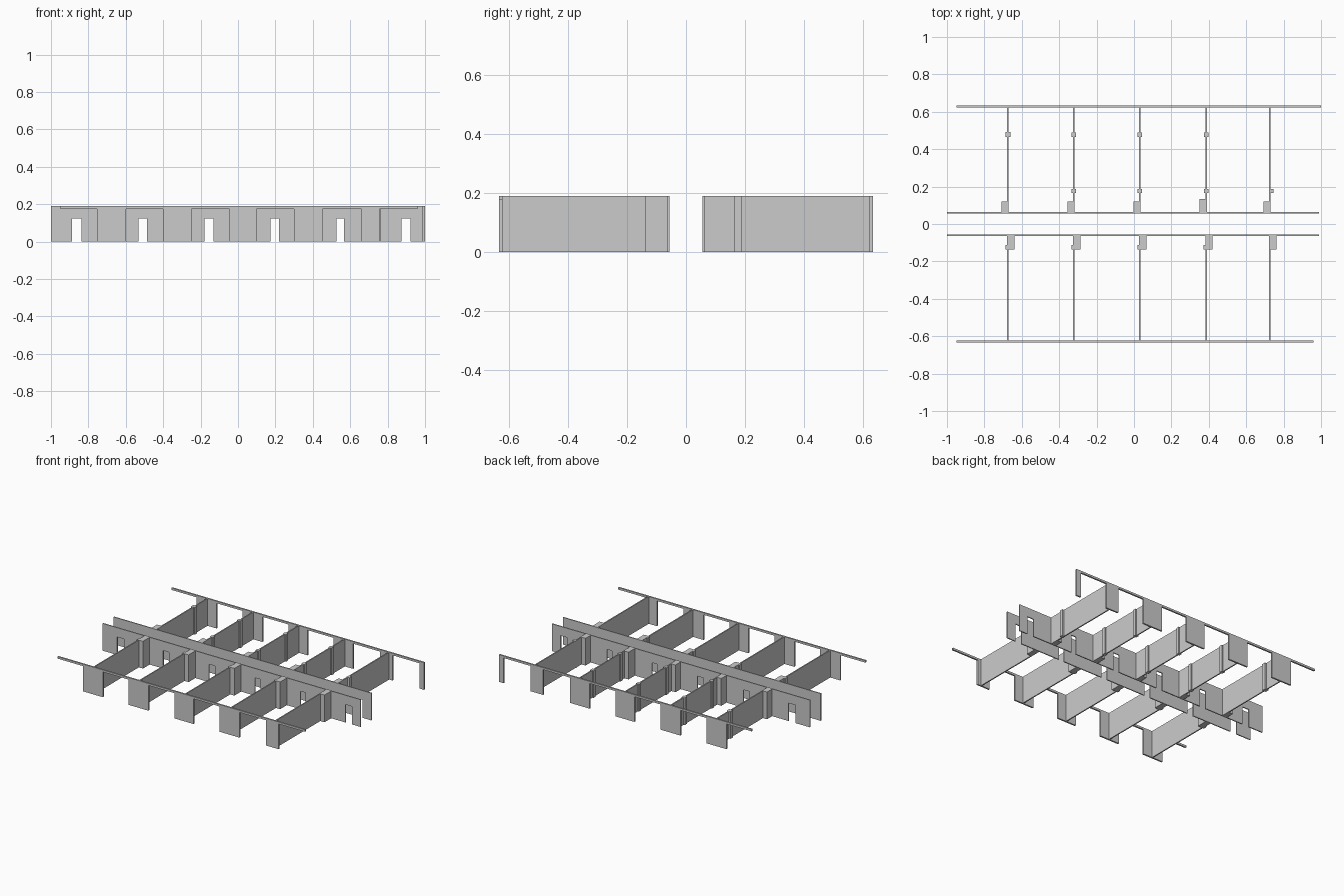
import bpy, bmesh

if "Cube" in bpy.data.objects:
    bpy.data.objects.remove(bpy.data.objects["Cube"])

H = 0.19                                         # wall height
WALLS = [-0.674, -0.321, 0.032, 0.385, 0.727]    # partition positions along x


def prism(name, outline, y0, y1):
    """Extrude an x-z outline from y0 to y1."""
    bm = bmesh.new()
    face = bm.faces.new([bm.verts.new((x, y0, z)) for x, z in outline])
    ext = bmesh.ops.extrude_face_region(bm, geom=[face])
    verts = [v for v in ext["geom"] if isinstance(v, bmesh.types.BMVert)]
    bmesh.ops.translate(bm, verts=verts, vec=(0, y1 - y0, 0))
    bmesh.ops.recalc_face_normals(bm, faces=bm.faces)
    mesh = bpy.data.meshes.new(name)
    bm.to_mesh(mesh)
    bm.free()
    ob = bpy.data.objects.new(name, mesh)
    bpy.context.collection.objects.link(ob)
    return ob


def box(name, x0, x1, y0, y1):
    return prism(name, [(x0, 0), (x1, 0), (x1, H), (x0, H)], y0, y1)


def pierced_wall(name, x0, x1, piers, head, y0, y1):
    """Wall standing on piers, with openings up to the head height."""
    pts = [(x1, H), (x0, H)]
    if piers[0][0] > x0:
        pts.append((x0, head))
    for a, b in piers:
        if a > x0:
            pts.append((a, head))
        pts += [(a, 0), (b, 0)]
        if b < x1:
            pts.append((b, head))
    if piers[-1][1] < x1:
        pts.append((x1, head))
    return prism(name, pts, y0, y1)


# Outer facades: wide window openings under a thin beam
piers = [(-0.755, -0.60), (-0.40, -0.248), (-0.045, 0.10), (0.30, 0.453), (0.66, 0.757)]
pierced_wall("front_facade", -0.95, 0.96, piers, 0.176, -0.633, -0.622)
pierced_wall("back_facade", -0.95, 1.0, piers + [(0.965, 1.0)], 0.176, 0.622, 0.633)

# Corridor walls with one doorway per room
doors = [(-0.888, -0.836), (-0.533, -0.487), (-0.18, -0.132),
         (0.174, 0.219), (0.526, 0.566), (0.874, 0.923)]
edges = [-1.0] + [x for d in doors for x in d] + [0.99]
door_piers = list(zip(edges[::2], edges[1::2]))
for side, y0 in (("front", -0.063), ("back", 0.056)):
    pierced_wall(side + "_corridor_wall", -1.0, 0.99, door_piers, 0.125, y0, y0 + 0.007)

for i, x in enumerate(WALLS):
    # Partitions between rooms
    box("front_partition", x - 0.004, x + 0.004, -0.622, -0.063)
    box("back_partition", x - 0.004, x + 0.004, 0.063, 0.622)

    # Service shafts beside the corridor
    box("back_shaft", x - 0.035, x + 0.003, 0.063, 0.134 if i == 3 else 0.12)
    box("front_shaft", x - 0.003, x + 0.036, -0.137, -0.063)

    # Small columns on the partitions
    if i < 4:
        w = 0.014 if i == 0 else 0.012
        box("back_outer_column", x - w, x + w, 0.465, 0.493 if i == 0 else 0.489)
        box("front_column", x - 0.013, x + 0.013, -0.136, -0.112)
    if i > 0:
        dx = 0.006 if i == 4 else 0
        box("back_inner_column", x + dx - 0.012, x + dx + 0.012, 0.165, 0.188)
